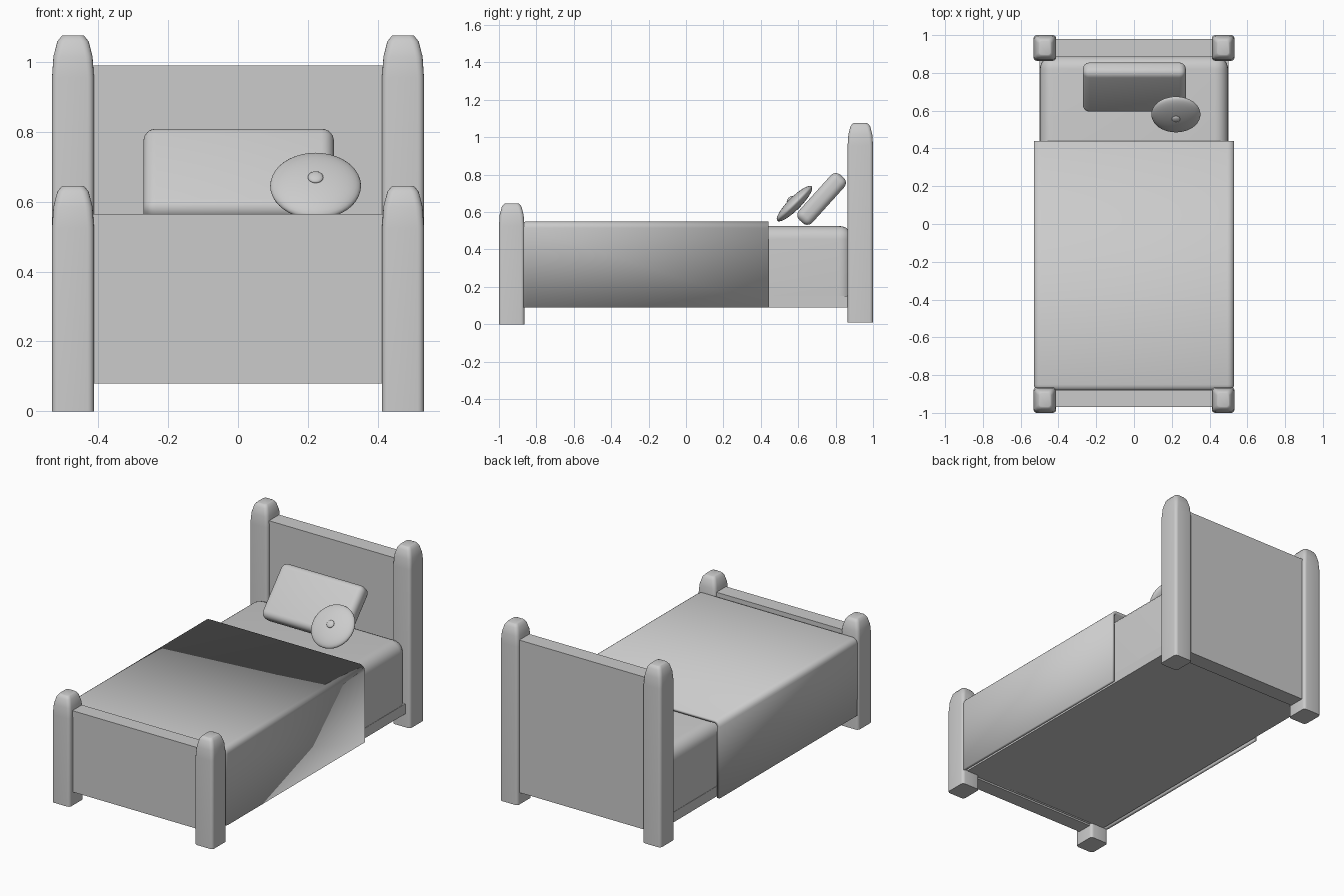
import bpy, bmesh, math
from mathutils import Matrix

if "Cube" in bpy.data.objects:
    bpy.data.objects.remove(bpy.data.objects["Cube"])


def finish(bm, name, angle=35):
    bmesh.ops.recalc_face_normals(bm, faces=bm.faces)
    mesh = bpy.data.meshes.new(name)
    bm.to_mesh(mesh)
    bm.free()
    ob = bpy.data.objects.new(name, mesh)
    bpy.context.collection.objects.link(ob)
    bpy.ops.object.select_all(action='DESELECT')
    ob.select_set(True)
    bpy.context.view_layer.objects.active = ob
    bpy.ops.object.shade_smooth_by_angle(angle=math.radians(angle))
    return ob


def box_mesh(x0, x1, y0, y1, z0, z1):
    bm = bmesh.new()
    bmesh.ops.create_cube(bm, size=1, matrix=Matrix.Translation(
        ((x0 + x1) / 2, (y0 + y1) / 2, (z0 + z1) / 2)) @ Matrix.Diagonal((x1 - x0, y1 - y0, z1 - z0, 1)))
    return bm


def bevel(bm, edges, offset, segments):
    bmesh.ops.bevel(bm, geom=edges, offset=offset, segments=segments, profile=0.5,
                    affect='EDGES', clamp_overlap=True)


def post(name, x, y, z0, top):
    # stacked rounded rectangles, narrowing to a small flat cap
    bm = bmesh.new()
    rings = []
    for hx, hy, r, z in [(.06, .068, .018, z0), (.06, .068, .018, top - .12),
                         (.056, .064, .02, top - .06), (.045, .053, .02, top - .017),
                         (.033, .041, .016, top - .002), (.03, .036, .015, top)]:
        ring = []
        for k, (sx, sy) in enumerate([(1, 1), (-1, 1), (-1, -1), (1, -1)]):
            for i in range(5):
                a = math.radians(90 * k + 22.5 * i)
                ring.append(bm.verts.new((x + sx * (hx - r) + r * math.cos(a),
                                          y + sy * (hy - r) + r * math.sin(a), z)))
        rings.append(ring)
    for a, b in zip(rings, rings[1:]):
        for i in range(len(a)):
            j = (i + 1) % len(a)
            bm.faces.new((a[i], a[j], b[j], b[i]))
    bm.faces.new(rings[0])
    bm.faces.new(rings[-1])
    finish(bm, name)


# Corner posts
for side, s in (("left", -1), ("right", 1)):
    post("foot_post_" + side, s * .472, -.932, 0, .645)
    post("head_post_" + side, s * .472, .932, .01, 1.075)

# End boards and base
finish(box_mesh(-.44, .44, -.97, -.88, .08, .565), "footboard")
finish(box_mesh(-.44, .44, .885, .98, .08, .99), "headboard")
finish(box_mesh(-.5, .5, -.89, .89, .09, .15), "bed_base")

# Mattress, rounded everywhere except underneath
bm = box_mesh(-.498, .498, -.86, .89, .15, .525)
bevel(bm, [e for e in bm.edges if max(v.co.z for v in e.verts) > .3], .07, 6)
finish(bm, "mattress")

# Blanket: shell open underneath and towards the headboard
bm = box_mesh(-.53, .53, -.885, .44, .09, .55)
bmesh.ops.delete(bm, geom=[f for f in bm.faces if f.normal.z < -.5 or f.normal.y > .5],
                 context='FACES_ONLY')
bevel(bm, [e for e in bm.edges if len(e.link_faces) == 2], .035, 5)
blanket = finish(bm, "blanket")
mod = blanket.modifiers.new("thickness", 'SOLIDIFY')
mod.thickness = .018
mod.offset = -1

# Rectangular pillow leaning back
bm = box_mesh(-.273, .273, -.163, .163, -.048, .048)
bevel(bm, bm.edges[:], .036, 5)
bm.transform(Matrix.Translation((.002, .725, .67)) @ Matrix.Rotation(math.radians(48), 4, 'X'))
finish(bm, "pillow")


# Round cushion with a central button
def disc(name, radius, half, lift):
    bm = bmesh.new()
    bmesh.ops.create_uvsphere(bm, u_segments=40, v_segments=20, radius=1)
    bm.transform(Matrix.Translation((.222, .58, .645)) @ Matrix.Rotation(math.radians(45), 4, 'X')
                 @ Matrix.Translation((0, 0, lift)) @ Matrix.Diagonal((radius, radius, half, 1)))
    finish(bm, name, 60)


disc("round_cushion", .13, .034, 0)
disc("cushion_button", .022, .009, .035)
